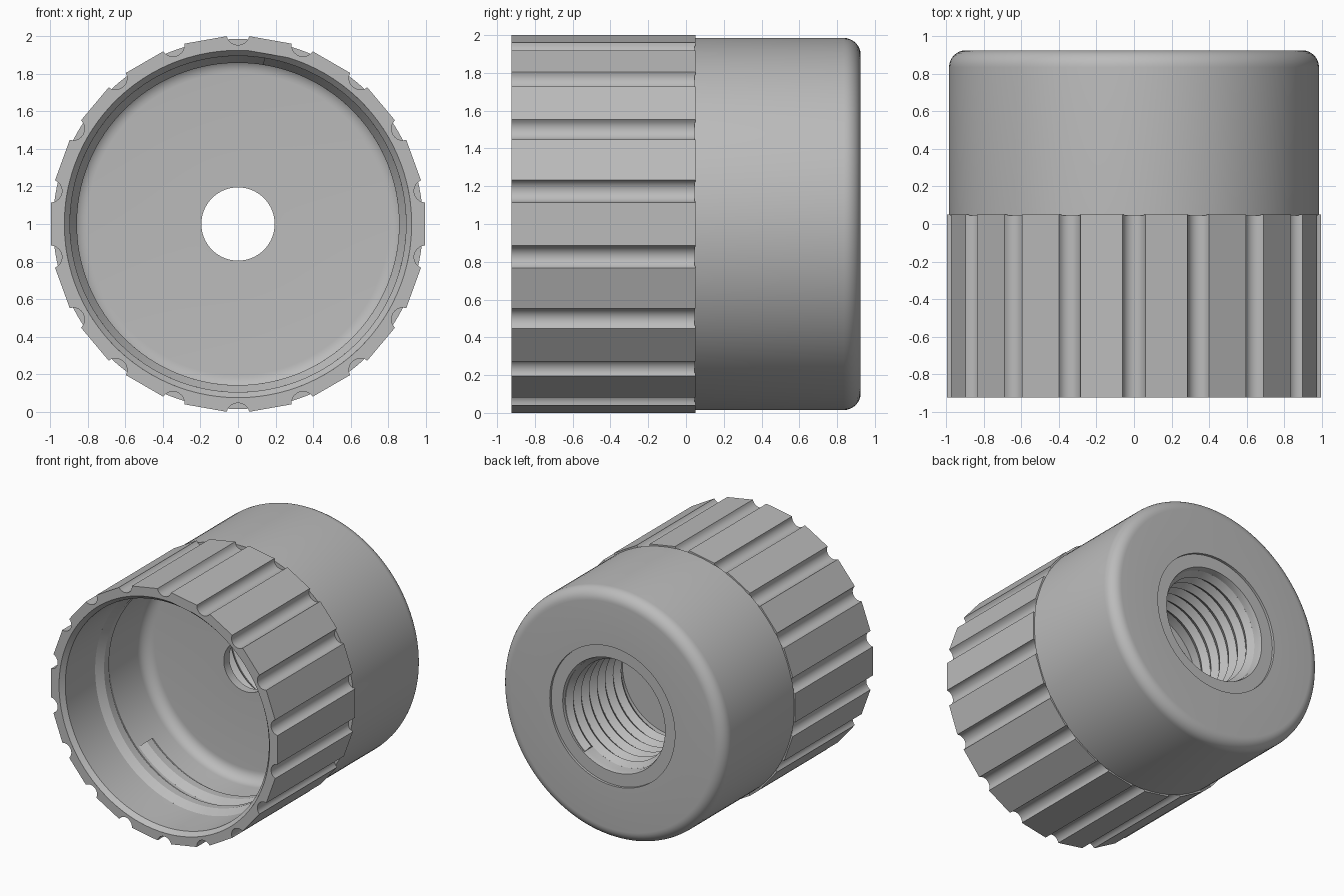
import bpy, bmesh
from math import sin, cos, pi, radians, atan2, hypot

cube = bpy.data.objects.get("Cube")
if cube:
    bpy.data.objects.remove(cube, do_unlink=True)

grey = bpy.data.materials.new("mid grey")
grey.use_nodes = True
colour = (0.5, 0.5, 0.5, 1)
grey.diffuse_color = colour
grey.node_tree.nodes["Principled BSDF"].inputs["Base Color"].default_value = colour


def place(r, y, a):
    """Point at radius r and angle a about the horizontal axis."""
    return (r * cos(a), y, 1 + r * sin(a))


def skin(name, rings, closed):
    """Join rings of points with quads; wrap round, or cap both ends."""
    bm = bmesh.new()
    rows = [[bm.verts.new(p) for p in ring] for ring in rings]
    n = len(rows[0])
    pairs = list(zip(rows, rows[1:]))
    if closed:
        pairs.append((rows[-1], rows[0]))
    else:
        bm.faces.new(rows[0])
        bm.faces.new(rows[-1])
    for p, q in pairs:
        for i in range(n):
            j = (i + 1) % n
            bm.faces.new((p[i], p[j], q[j], q[i]))
    bmesh.ops.recalc_face_normals(bm, faces=bm.faces)
    mesh = bpy.data.meshes.new(name)
    bm.to_mesh(mesh)
    bm.free()
    mesh.materials.append(grey)
    obj = bpy.data.objects.new(name, mesh)
    bpy.context.collection.objects.link(obj)
    bpy.ops.object.select_all(action='DESELECT')
    obj.select_set(True)
    bpy.context.view_layer.objects.active = obj
    bpy.ops.object.shade_smooth_by_angle(angle=radians(25))
    return obj


def fillet(r, y, size, start, steps=8):
    """Quarter-round profile points about (r, y)."""
    return [(r + size * cos(start + pi / 2 * i / steps),
             y + size * sin(start + pi / 2 * i / steps)) for i in range(steps + 1)]


def helix(name, section, start, y0, y1, pitch, per_turn=72):
    """Right-handed ridge: the section is swept while it advances along y."""
    turns = (y1 - y0) / pitch
    steps = int(turns * per_turn)
    rings = []
    for i in range(steps + 1):
        t = i / steps
        rings.append([place(r, y0 + (y1 - y0) * t + dy, start - 2 * pi * turns * t)
                      for r, dy in section])
    return skin(name, rings, False)


# Turned body: lip, cavity, floor, bore, recessed back ring and rounded rim
profile = [(0.925, -0.925), (0.895, -0.89)]
profile += fillet(0.805, 0.01, 0.09, 0)
profile += [(0.195, 0.1), (0.195, 0.17), (0.44, 0.17), (0.44, 0.87),
            (0.45, 0.905), (0.55, 0.905), (0.55, 0.925)]
profile += fillet(0.895, 0.835, 0.09, 0)[::-1]
profile += [(0.985, 0.045), (0.95, 0.045)]
SEG = 128
skin("cap_body", [[place(r, y, 2 * pi * k / SEG) for k in range(SEG)]
                  for r, y in profile], True)

# Grip sleeve: flat facets separated by rounded grooves
GROOVES = 18
outline = []
for g in range(GROOVES):
    mid = pi / 2 + 2 * pi * g / GROOVES
    arc = []
    for i in range(11):
        a = radians(194 + 152 * i / 10)
        t, h = 0.062 * cos(a), 1.015 + 0.062 * sin(a)
        arc.append((h * cos(mid) + t * sin(mid), h * sin(mid) - t * cos(mid)))
    arc.reverse()
    # keep a steady turning direction round the sleeve
    if (arc[0][0] * arc[-1][1] - arc[0][1] * arc[-1][0]) < 0:
        arc.reverse()
    if outline:
        x0, z0 = outline[-1]
        x1, z1 = arc[0]
        outline += [(x0 + (x1 - x0) * k / 4, z0 + (z1 - z0) * k / 4) for k in (1, 2, 3)]
    outline += arc


def ring(y, inner=None):
    return [place(inner or hypot(x, z), y, atan2(z, x)) for x, z in outline]


skin("grip_sleeve", [ring(-0.925, 0.925), ring(-0.925), ring(0.05), ring(0.05, 0.94)], True)

# Wide thread inside the cavity
helix("cavity_thread", [(0.91, -0.09), (0.895, -0.09), (0.858, -0.03),
                        (0.858, 0.03), (0.895, 0.09), (0.91, 0.09)],
      radians(81), -0.57, -0.25, 0.2, 120)

# Fine thread inside the bore
helix("bore_thread", [(0.45, -0.048), (0.44, -0.048), (0.405, 0),
                      (0.44, 0.048), (0.45, 0.048)],
      radians(90), 0.21, 0.85, 0.1)
